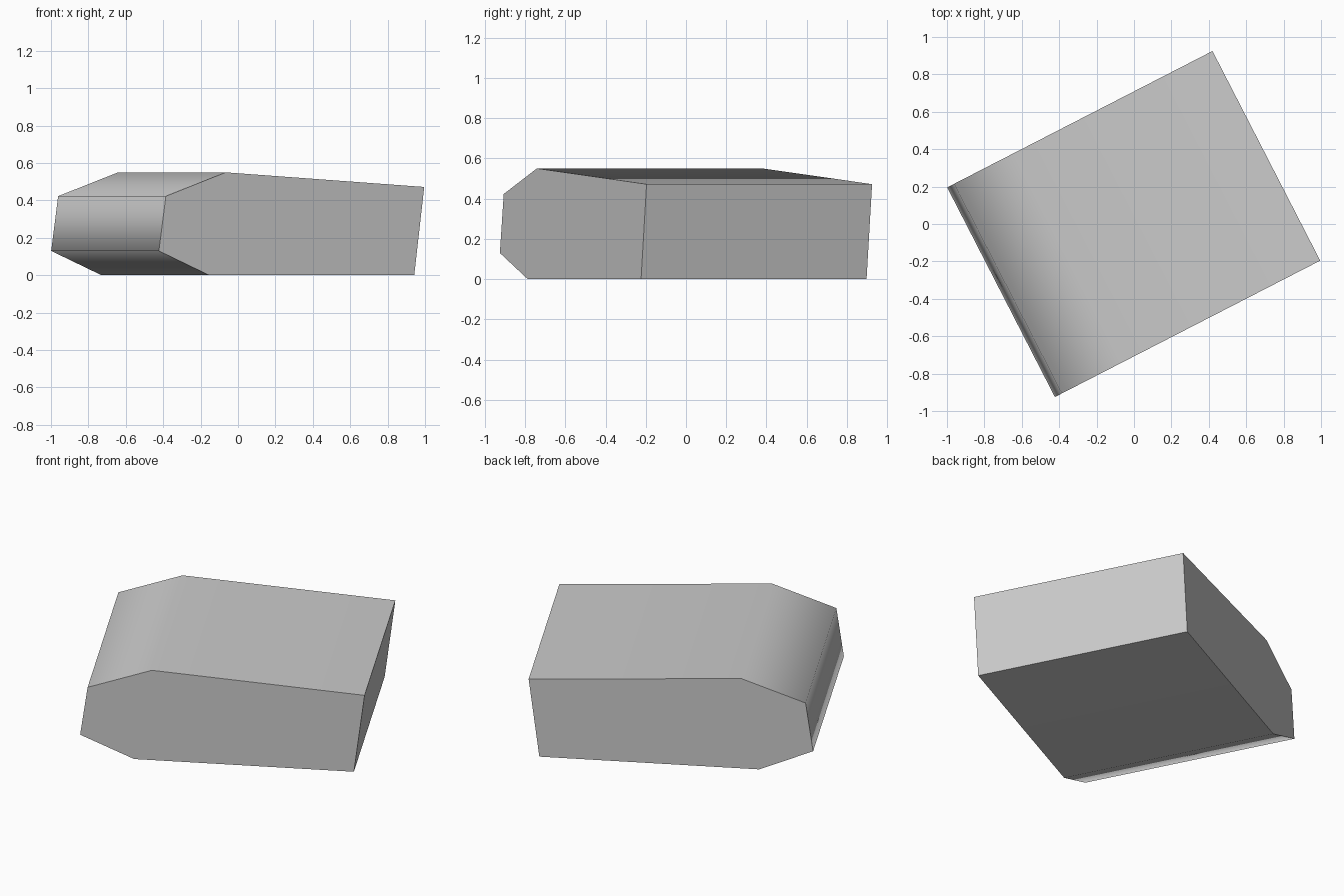
import bpy
import bmesh
from math import radians
from mathutils import Matrix, Vector

cube = bpy.data.objects.get("Cube")
if cube:
    bpy.data.objects.remove(cube, do_unlink=True)

# Plain grey material
grey = bpy.data.materials.new("plain_grey")
grey.use_nodes = True
colour = (0.6, 0.6, 0.6, 1)
grey.diffuse_color = colour
grey.node_tree.nodes["Principled BSDF"].inputs["Base Color"].default_value = colour

# Side profile of the block: chamfered nose on the left, slanted flat end on the right
profile = [(0, 0.13), (0.303, 0), (1.535, 0), (1.595, 0.472), (0.402, 0.55), (0.042, 0.423)]
depth = 1.26

bm = bmesh.new()
face = bm.faces.new([bm.verts.new((u, 0, z)) for u, z in profile])
extruded = bmesh.ops.extrude_face_region(bm, geom=[face])
far_verts = [v for v in extruded["geom"] if isinstance(v, bmesh.types.BMVert)]
bmesh.ops.translate(bm, verts=far_verts, vec=(0, depth, 0))

# Turn the block in plan and set its near nose corner
turn = Matrix.Translation(Vector((-0.423, -0.925, 0))) @ Matrix.Rotation(radians(27.2), 4, "Z")
bmesh.ops.transform(bm, matrix=turn, verts=bm.verts)
bmesh.ops.recalc_face_normals(bm, faces=bm.faces)

mesh = bpy.data.meshes.new("chamfered_block")
bm.to_mesh(mesh)
bm.free()
mesh.materials.append(grey)
block = bpy.data.objects.new("chamfered_block", mesh)
bpy.context.collection.objects.link(block)

# Nose shades as one soft curve; the ends and the slanted face stay crisp
bpy.ops.object.select_all(action="DESELECT")
block.select_set(True)
bpy.context.view_layer.objects.active = block
bpy.ops.object.shade_smooth_by_angle(angle=radians(75))
